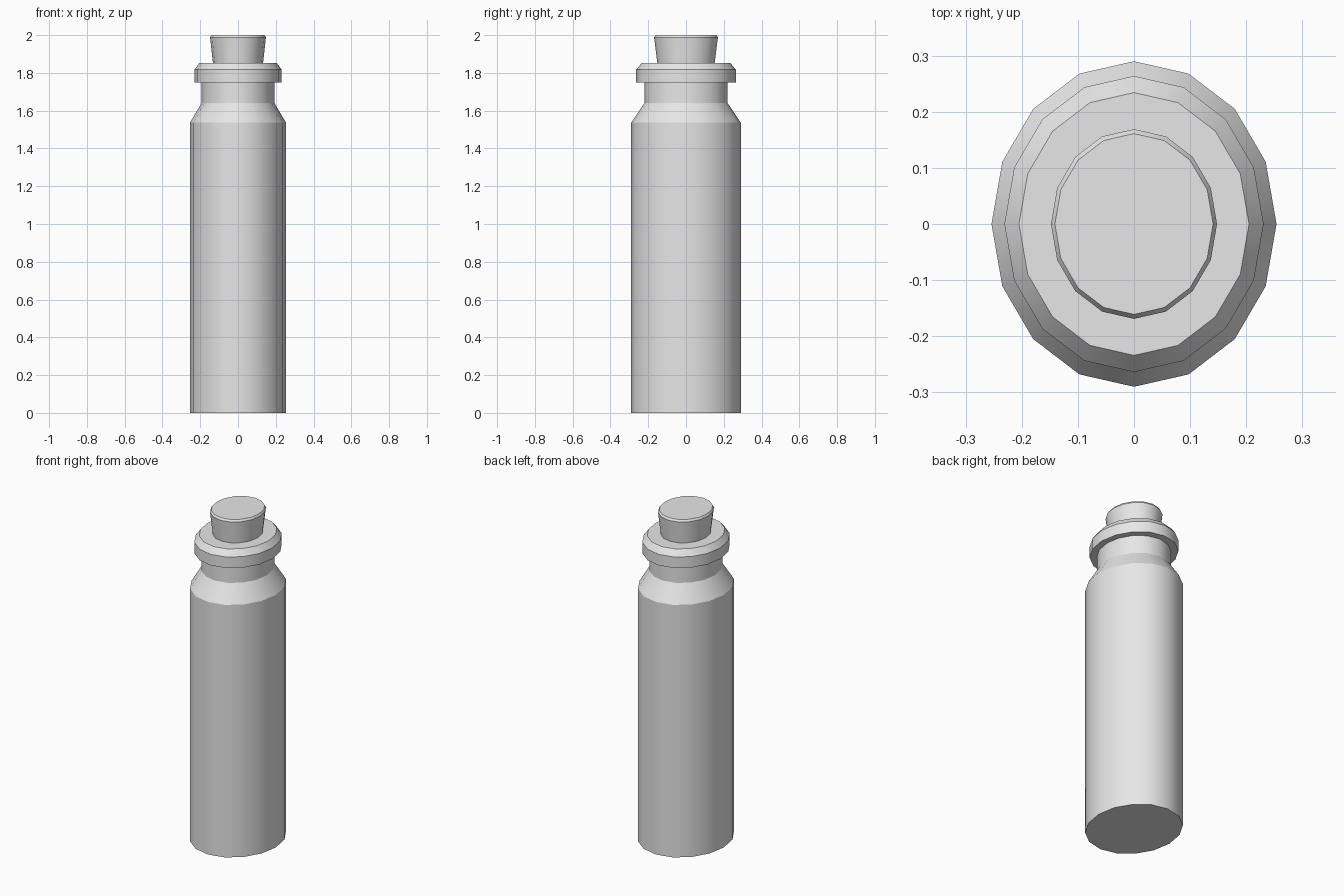
import bpy
import bmesh
import math

SIDES = 16
DEPTH = 1.142  # the cross-section is longer along y

cube = bpy.data.objects.get("Cube")
if cube:
    bpy.data.objects.remove(cube, do_unlink=True)

grey = bpy.data.materials.new("light_grey")
grey.use_nodes = True
grey.diffuse_color = (0.8, 0.8, 0.8, 1)
grey.node_tree.nodes["Principled BSDF"].inputs["Base Color"].default_value = grey.diffuse_color


def turned(name, profile):
    """Closed solid turned around z from (radius, height) pairs, bottom to top."""
    bm = bmesh.new()
    rings = []
    for radius, z in profile:
        angles = [math.tau * i / SIDES for i in range(SIDES)]
        rings.append([bm.verts.new((radius * math.cos(a), radius * DEPTH * math.sin(a), z))
                      for a in angles])
    for low, high in zip(rings, rings[1:]):
        for i in range(SIDES):
            j = (i + 1) % SIDES
            bm.faces.new((low[i], low[j], high[j], high[i]))
    bm.faces.new(reversed(rings[0]))
    bm.faces.new(rings[-1])
    mesh = bpy.data.meshes.new(name)
    bm.to_mesh(mesh)
    bm.free()
    mesh.materials.append(grey)
    obj = bpy.data.objects.new(name, mesh)
    bpy.context.collection.objects.link(obj)
    bpy.ops.object.select_all(action="DESELECT")
    obj.select_set(True)
    bpy.context.view_layer.objects.active = obj
    bpy.ops.object.shade_smooth_by_angle(angle=math.radians(28))
    return obj


# Bottle: straight body, sloped shoulder, neck and chamfered lip
turned("bottle", [
    (0.254, 0), (0.254, 1.537),
    (0.193, 1.64), (0.193, 1.75),
    (0.231, 1.75), (0.231, 1.817), (0.205, 1.853),
])

# Tapered stopper with a small bevel, seated in the mouth
turned("stopper", [(0.127, 1.80), (0.148, 1.988), (0.141, 2.0)])
